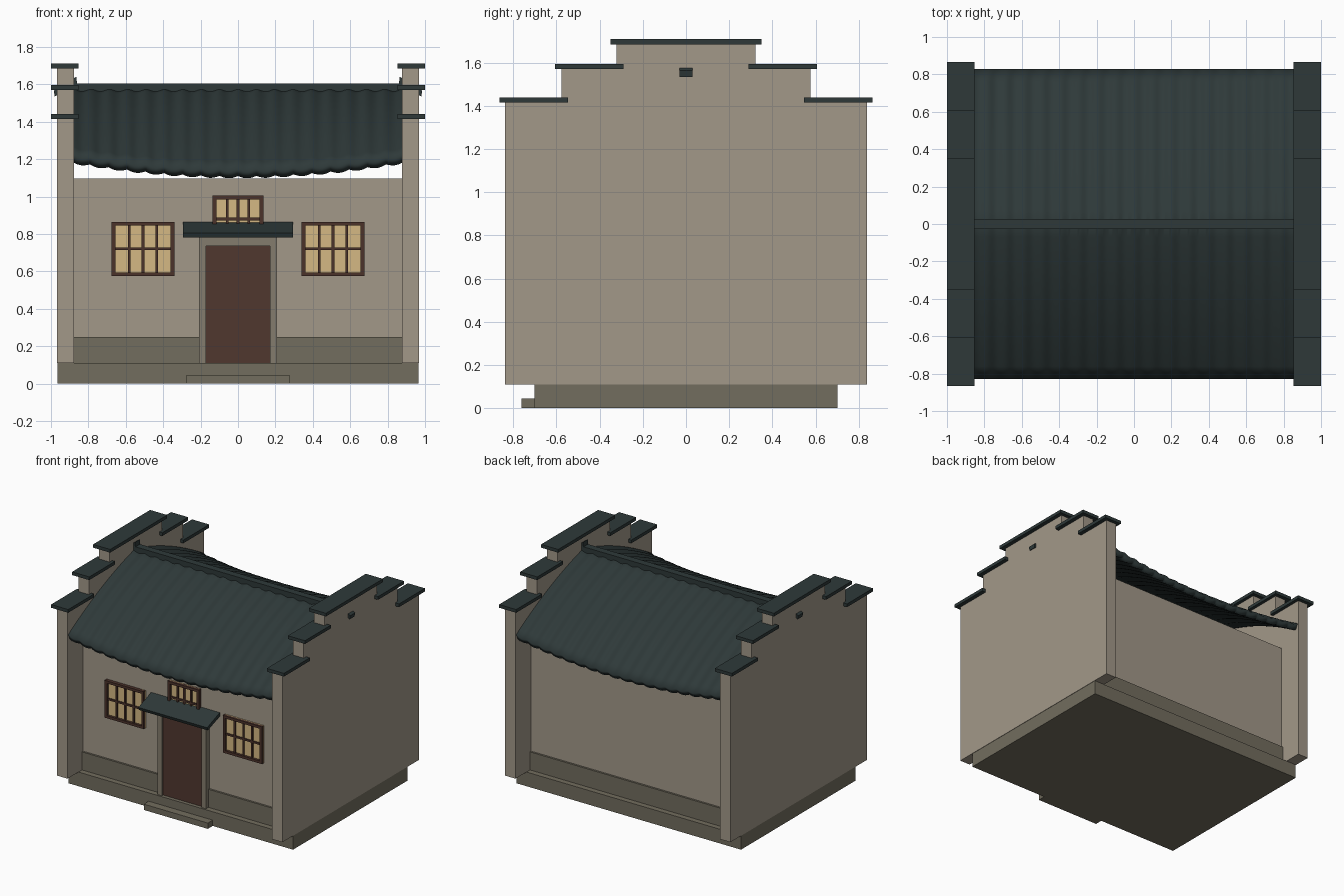
import bpy, bmesh, math
from mathutils import Matrix, Vector

if "Cube" in bpy.data.objects:
    bpy.data.objects.remove(bpy.data.objects["Cube"], do_unlink=True)


def material(name, rgb):
    lin = [((c / 255 + 0.055) / 1.055) ** 2.4 for c in rgb] + [1.0]
    m = bpy.data.materials.new(name)
    m.use_nodes = True
    m.diffuse_color = lin
    m.node_tree.nodes["Principled BSDF"].inputs["Base Color"].default_value = lin
    return m


PLASTER = material("warm grey plaster", (162, 152, 137))
STONE = material("dark base stone", (114, 109, 94))
TRIM = material("door surround stone", (132, 124, 109))
SLATE = material("dark slate tile", (46, 57, 57))
DOOR = material("brown door wood", (80, 55, 47))
WOOD = material("dark window wood", (75, 50, 42))
PANE = material("warm paper pane", (213, 185, 131))


def finish(name, bm, mat):
    bmesh.ops.recalc_face_normals(bm, faces=bm.faces)
    me = bpy.data.meshes.new(name)
    bm.to_mesh(me)
    bm.free()
    me.materials.append(mat)
    ob = bpy.data.objects.new(name, me)
    bpy.context.collection.objects.link(ob)
    return ob


def add_box(bm, x, y, z):
    """Box from (low, high) pairs on each axis."""
    size = [b - a for a, b in (x, y, z)]
    mid = Vector([(a + b) / 2 for a, b in (x, y, z)])
    bmesh.ops.create_cube(bm, size=1, matrix=Matrix.Translation(mid) @ Matrix.Diagonal((*size, 1)))


def box(name, x, y, z, mat):
    bm = bmesh.new()
    add_box(bm, x, y, z)
    return finish(name, bm, mat)


def prism(name, profile, axis_range, mat, axis="x"):
    """Extrude a closed profile; (y, z) along x or (x, z) along y."""
    a, b = axis_range
    place = (lambda p, t: (t, *p)) if axis == "x" else (lambda p, t: (p[0], t, p[1]))
    bm = bmesh.new()
    face = bm.faces.new([bm.verts.new(place(p, a)) for p in profile])
    out = bmesh.ops.extrude_face_region(bm, geom=[face])
    move = (b - a, 0, 0) if axis == "x" else (0, b - a, 0)
    bmesh.ops.translate(bm, vec=move, verts=[v for v in out["geom"] if isinstance(v, bmesh.types.BMVert)])
    return finish(name, bm, mat)


# Platform, step, body and plinth
FLOOR = 0.11
WALL_Y = 0.645
box("platform", (-0.965, 0.965), (-0.703, 0.703), (0, FLOOR), STONE)
box("front_step", (-0.275, 0.275), (-0.763, -0.70), (0, 0.045), STONE)
box("body_walls", (-0.89, 0.89), (-WALL_Y, WALL_Y), (FLOOR, 1.095), PLASTER)
box("plinth", (-0.885, 0.885), (-0.66, 0.66), (FLOOR, 0.25), STONE)

# Stepped gable walls with slab caps
STEPS = [(0.838, 1.415), (0.577, 1.57), (0.322, 1.685)]
half = [(STEPS[0][0], FLOOR)]
for i, (y, z) in enumerate(STEPS):
    half.append((y, z))
    if i < 2:
        half.append((STEPS[i + 1][0], z))
profile = half + [(-y, z) for y, z in reversed(half)]
for side, s in (("left", 1), ("right", -1)):
    prism(side + "_gable_wall", profile, (s * 0.878, s * 0.968), PLASTER)
    bm = bmesh.new()
    xs = sorted((s * 0.853, s * 1.0))
    add_box(bm, xs, (-0.35, 0.35), (1.685, 1.71))
    for t in (1, -1):
        add_box(bm, xs, sorted((t * 0.29, t * 0.607)), (1.57, 1.595))
        add_box(bm, xs, sorted((t * 0.547, t * 0.865)), (1.415, 1.44))
    finish(side + "_gable_caps", bm, SLATE)
    # Ridge end passing down through the gable
    prism(side + "_ridge_end",
          [(s * 0.86, 1.6), (s * 0.865, 1.64), (s * 0.985, 1.565), (s * 0.98, 1.535)],
          (-0.03, 0.03), SLATE, axis="y")

# Corrugated roof, bowed down the slope and sagging along the eaves
NX, NY, WAVES = 180, 24, 18
HALF_X, HALF_Y = 0.883, 0.83
bm = bmesh.new()
grid = []
for i in range(NX + 1):
    u = 2 * i / NX - 1
    row = []
    for j in range(NY + 1):
        v = 2 * j / NY - 1
        t = abs(v)
        drop = 0.435 - 0.08 * u * u
        z = 1.575 - drop * (0.6 * t + 0.4 * t * t)
        z += 0.006 * math.cos(u * WAVES * math.pi)
        row.append(bm.verts.new((u * HALF_X, v * HALF_Y, z)))
    grid.append(row)
for a, b in zip(grid, grid[1:]):
    for j in range(NY):
        bm.faces.new((a[j], b[j], b[j + 1], a[j + 1]))
me = bpy.data.meshes.new("tiled_roof")
bm.to_mesh(me)
bm.free()
me.materials.append(SLATE)
roof = bpy.data.objects.new("tiled_roof", me)
bpy.context.collection.objects.link(roof)
solid = roof.modifiers.new("thickness", "SOLIDIFY")
solid.thickness = 0.045
solid.offset = -1
bpy.ops.object.select_all(action="DESELECT")
roof.select_set(True)
bpy.context.view_layer.objects.active = roof
bpy.ops.object.shade_smooth_by_angle(angle=math.radians(35))
box("roof_ridge", (-0.88, 0.88), (-0.027, 0.027), (1.55, 1.605), SLATE)

# Door with surround and sloping canopy
bm = bmesh.new()
for s in (1, -1):
    add_box(bm, sorted((s * 0.17, s * 0.208)), (-0.69, -0.64), (FLOOR, 0.80))
add_box(bm, (-0.17, 0.17), (-0.69, -0.64), (0.735, 0.80))
finish("door_surround", bm, TRIM)
box("door", (-0.17, 0.17), (-0.675, -0.64), (FLOOR, 0.735), DOOR)
prism("door_canopy", [(-0.64, 0.865), (-0.80, 0.805), (-0.79, 0.78), (-0.64, 0.835)],
      (-0.295, 0.295), SLATE)


def window(name, cx, cz, w, h):
    """Framed lattice window, four panes by two."""
    x0, x1, z0, z1 = cx - w / 2, cx + w / 2, cz - h / 2, cz + h / 2
    box(name + "_panes", (x0, x1), (-0.653, -0.64), (z0, z1), PANE)
    bm = bmesh.new()
    rim, front = 0.02, (-0.672, -0.64)
    for a in (x0, x1 - rim):
        add_box(bm, (a, a + rim), front, (z0, z1))
    for a in (z0, z1 - rim):
        add_box(bm, (x0 + rim, x1 - rim), front, (a, a + rim))
    bars = (-0.663, -0.64)
    for k in (1, 2, 3):
        x = x0 + rim + (w - 2 * rim) * k / 4
        add_box(bm, (x - 0.007, x + 0.007), bars, (z0, z1))
    add_box(bm, (x0, x1), bars, (cz - 0.007, cz + 0.007))
    finish(name + "_frame", bm, WOOD)


window("left_window", 0.508, 0.72, 0.335, 0.29)
window("right_window", -0.508, 0.72, 0.335, 0.29)
window("transom_window", 0, 0.88, 0.27, 0.25)
